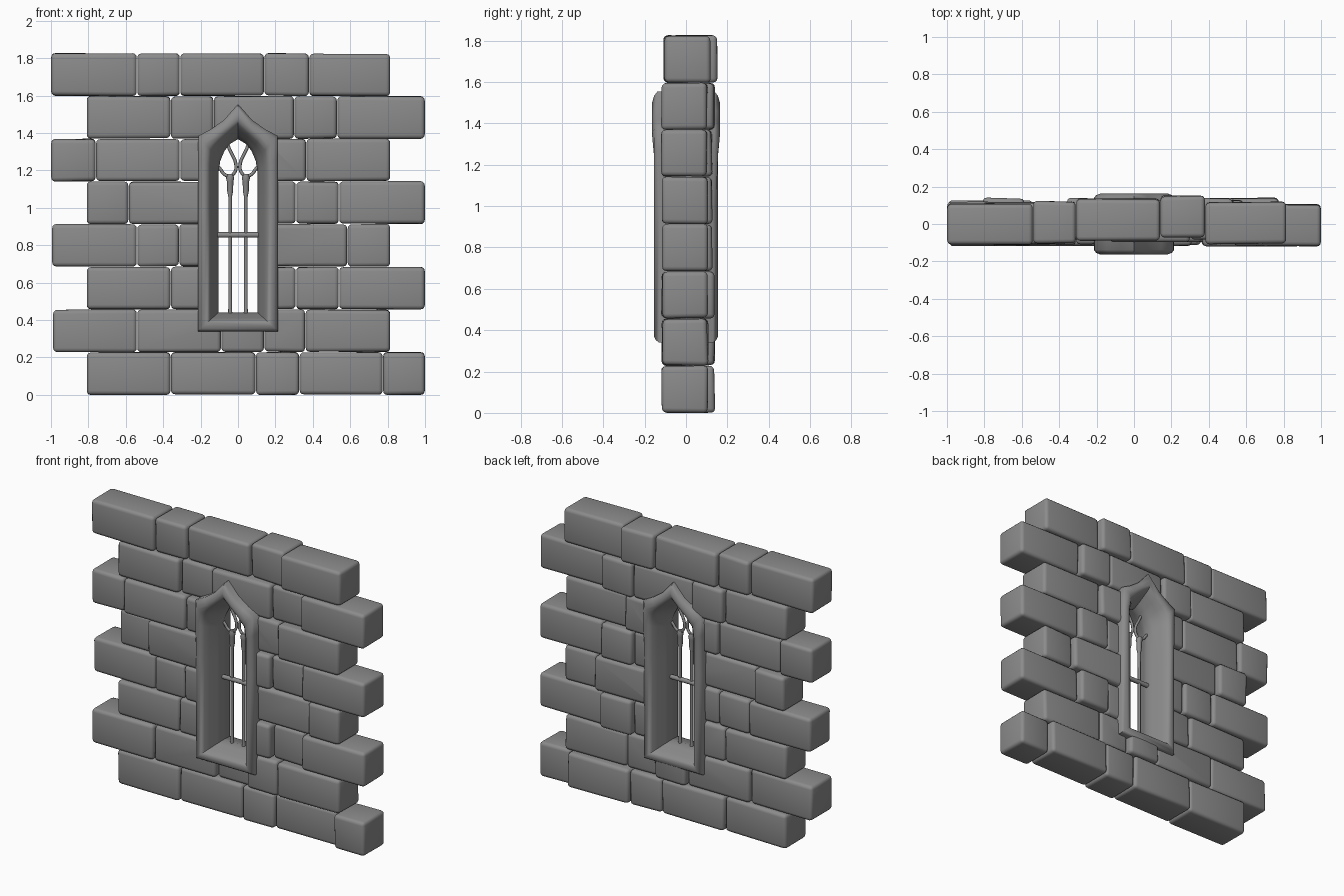
import bpy, bmesh, random
from mathutils import Vector

if "Cube" in bpy.data.objects:
    bpy.data.objects.remove(bpy.data.objects["Cube"])

random.seed(4)

# Dark grey stone
dark = bpy.data.materials.new("dark_stone")
dark.diffuse_color = (.26, .26, .26, 1)
dark.use_nodes = True
dark.node_tree.nodes["Principled BSDF"].inputs["Base Color"].default_value = dark.diffuse_color


def make_object(name, bm):
    bmesh.ops.recalc_face_normals(bm, faces=bm.faces)
    me = bpy.data.meshes.new(name)
    bm.to_mesh(me)
    bm.free()
    me.materials.append(dark)
    ob = bpy.data.objects.new(name, me)
    bpy.context.collection.objects.link(ob)
    return ob


def smooth(ob, angle):
    bpy.ops.object.select_all(action='DESELECT')
    ob.select_set(True)
    bpy.context.view_layer.objects.active = ob
    bpy.ops.object.shade_smooth_by_angle(angle=angle)


def mirrored(half):
    # close a left half outline across x = 0 (last point lies on the axis)
    return half + [(-x, z) for x, z in reversed(half[:-1])]


# Lancet outlines: outside of the frame and the clear opening
outer = mirrored([(-.215, .34), (-.215, 1.0), (-.215, 1.27), (-.212, 1.385),
                  (-.145, 1.42), (-.075, 1.47), (0, 1.555)])
inner = mirrored([(-.105, .44), (-.105, 1.0), (-.104, 1.19), (-.095, 1.25),
                  (-.072, 1.305), (-.04, 1.343), (0, 1.367)])


def outline(t):
    return [Vector(a).lerp(Vector(b), t) for a, b in zip(outer, inner)]


def loft(name, sections, closed):
    bm = bmesh.new()
    rings = []
    for t, y in sections:
        pts = outline(t)
        # the moulding swells a little around the arch
        rings.append([bm.verts.new((p.x, y * (1.06 if p.y > 1.25 else 1), p.y)) for p in pts])
    n = len(rings[0])
    count = len(rings)
    for i in range(count if closed else count - 1):
        a, b = rings[i], rings[(i + 1) % count]
        for j in range(n):
            k = (j + 1) % n
            bm.faces.new((a[j], a[k], b[k], b[j]))
    if not closed:
        bm.faces.new(rings[0])
        bm.faces.new(rings[-1])
    return make_object(name, bm)


# Splayed stone window frame with a rounded rim
front = [(0, -.13), (.12, -.146), (.3, -.155), (.45, -.152), (.58, -.135), (.7, -.1), (.88, -.045)]
frame = loft("window_frame", front + [(1, 0)] + [(t, -y) for t, y in reversed(front)], True)
smooth(frame, 0.95)

# Hidden cutter keeping the stones out of the opening
cutter = loft("window_cutter", [(.35, -.3), (.35, .3)], False)
cutter.hide_render = True
cutter.hide_set(True)

# Stone courses, bottom to top: joints along x
courses = [
    [-.81, -.36, .095, .328, .775, 1.0],
    [-.99, -.54, -.09, .14, .36, .815],
    [-.81, -.36, -.13, .09, .31, .54, 1.0],
    [-.995, -.54, -.315, .135, .585, .815],
    [-.81, -.585, -.14, .09, .31, .54, 1.0],
    [-1.0, -.76, -.31, -.09, .14, .365, .815],
    [-.81, -.36, -.13, .30, .53, 1.0],
    [-1.0, -.54, -.31, .14, .38, .815],
]
top_shift = [0, .01, .024, .04, .005]
H = 1.826 / 8


def stone(name, x0, x1, z0, z1, yc):
    bm = bmesh.new()
    bmesh.ops.create_cube(bm, size=1)
    for v in bm.verts:
        v.co.x = (x0 + x1) / 2 + v.co.x * (x1 - x0 - .003)
        v.co.z = (z0 + z1) / 2 + v.co.z * (z1 - z0 - .003) + random.uniform(-.003, .003)
        v.co.y = yc + v.co.y * .22 + random.uniform(-.005, .005)
    ob = make_object(name, bm)
    for p in ob.data.polygons:
        p.use_smooth = True
    # soft, worn edges
    bev = ob.modifiers.new("rounded_edges", 'BEVEL')
    bev.width = .022
    bev.segments = 3
    # trim only the stones that reach the window
    if x1 > -.22 and x0 < .22 and z1 > .33 and z0 < 1.56:
        cut = ob.modifiers.new("window_cut", 'BOOLEAN')
        cut.operation = 'DIFFERENCE'
        cut.solver = 'EXACT'
        cut.object = cutter


for r, joints in enumerate(courses):
    last = len(joints) - 2
    for i in range(last + 1):
        x0, x1 = joints[i], joints[i + 1]
        # stones wholly inside the opening are left out
        if 2 <= r <= 5 and x0 > -.14 and x1 < .145:
            continue
        yc = random.choice([-.005, .005, .015, .028])
        if r == 7:
            yc = top_shift[i]
        elif i == last:
            yc = -.006
        stone(f"stone_{r}_{i}", x0, x1, r * H, (r + 1) * H, yc)


# Tracery bars
def bar(name, pts, radius, radii=None, kind='POLY'):
    cu = bpy.data.curves.new(name, 'CURVE')
    cu.dimensions = '3D'
    cu.bevel_depth = radius
    cu.bevel_resolution = 2
    cu.use_fill_caps = True
    cu.materials.append(dark)
    sp = cu.splines.new(kind)
    sp.points.add(len(pts) - 1)
    for i, (x, z) in enumerate(pts):
        sp.points[i].co = (x, 0, z, 1)
        sp.points[i].radius = radii[i] if radii else 1
    sp.use_smooth = True
    if kind == 'NURBS':
        sp.order_u = 3
        sp.use_endpoint_u = True
        sp.resolution_u = 5
    ob = bpy.data.objects.new(name, cu)
    bpy.context.collection.objects.link(ob)


for s, side in ((-1, "left"), (1, "right")):
    bar(f"mullion_{side}", [(s * .042, z) for z in (.42, .46, 1.06, 1.09, 1.14, 1.16, 1.18)],
        .01, [1.3, 1, 1, 1.6, 1.7, 2.2, 1.5])
    bar(f"tracery_outer_{side}", [(s * .042, 1.165), (s * .075, 1.175), (s * .095, 1.21), (s * .108, 1.22)],
        .009, None, 'NURBS')
    bar(f"tracery_inner_{side}", [(s * .042, 1.165), (s * .008, 1.19), (s * .012, 1.25), (s * .035, 1.29),
                                  (s * .055, 1.335)], .009, None, 'NURBS')
bar("cross_bar", [(-.115, .855), (.115, .855)], .015)
